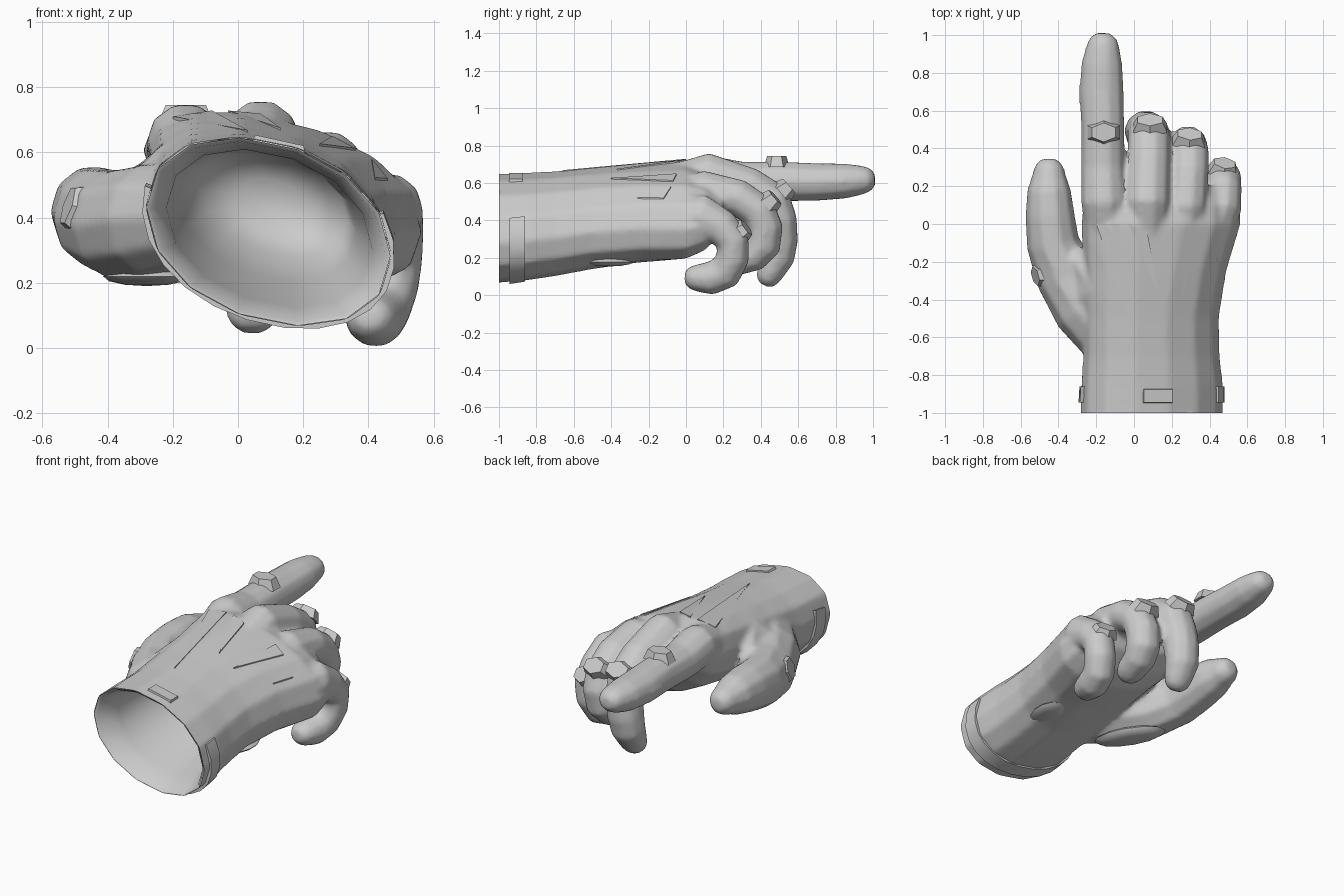
import bpy, bmesh
from math import sin, cos, radians, pi, copysign
from mathutils import Vector, Matrix
from mathutils.bvhtree import BVHTree

if "Cube" in bpy.data.objects:
    bpy.data.objects.remove(bpy.data.objects["Cube"])


def finish(name, bm, angle=40, recalc=True):
    if recalc:
        bmesh.ops.recalc_face_normals(bm, faces=bm.faces[:])
    me = bpy.data.meshes.new(name)
    bm.to_mesh(me)
    bm.free()
    me.shade_smooth()
    me.set_sharp_from_angle(angle=radians(angle))
    ob = bpy.data.objects.new(name, me)
    bpy.context.collection.objects.link(ob)
    return ob


def loft(bm, rings, cap_start=True):
    """Skin closed rings of equal length into bm."""
    vs = [[bm.verts.new(p) for p in r] for r in rings]
    n = len(vs[0])
    for a, b in zip(vs, vs[1:]):
        for i in range(n):
            j = (i + 1) % n
            bm.faces.new((a[i], a[j], b[j], b[i]))
    if cap_start:
        bm.faces.new(vs[0][::-1])
    bm.faces.new(vs[-1])
    return bm


# Palm and wrist: sheared superellipse sections (y, x0, x1, z, half height, shear, power)
def sec_point(sec, a, scale=1.0, y=None):
    sy, x0, x1, zc, h, k, e = sec
    c, s = cos(a), sin(a)
    dx = (x1 - x0) / 2 * copysign(abs(c) ** (2 / e), c) * scale
    dz = h * copysign(abs(s) ** (2 / e), s) * scale
    return Vector(((x0 + x1) / 2 + dx, sy if y is None else y, zc + dz + k * dx))


def section(sec, scale=1.0, y=None, n=14):
    return [sec_point(sec, 2 * pi * i / n, scale, y) for i in range(n)]


S = [(-1, -.285, .472, .357, .28, -.2, 2.1), (-.85, -.28, .472, .367, .277, -.2, 2.1),
     (-.7, -.27, .455, .382, .27, -.2, 2.1), (-.5, -.27, .45, .41, .26, -.2, 2.1),
     (-.25, -.27, .49, .44, .25, -.22, 2.2), (0, -.28, .565, .46, .24, -.25, 2.3),
     (.1, -.27, .56, .47, .2, -.25, 2.3), (.2, -.25, .52, .49, .11, -.25, 2.2)]
body = loft(bmesh.new(), [section(S[0], 1, -1.1)] + [section(s) for s in S])


# Fingers: rings (x, y, z, half width, half thickness) along a bent path, rounded tip
def finger(path, n=10):
    pts = [Vector(p[:3]) for p in path]
    rad = [p[3:] for p in path]
    d = (pts[-1] - pts[-2]).normalized()
    end, (rx, rz) = pts[-1], rad[-1]
    for f, g in ((.6, .83), (.98, .45)):
        pts.append(end + d * rz * f)
        rad.append((rx * g, rz * g))
    rings = []
    for i, p in enumerate(pts):
        t = Vector()
        if i > 0:
            t += (p - pts[i - 1]).normalized()
        if i < len(pts) - 1:
            t += (pts[i + 1] - p).normalized()
        t.normalize()
        side = (Vector((1, 0, 0)) - t * t.x).normalized()
        up = side.cross(t)
        rings.append([p + side * rad[i][0] * cos(2 * pi * j / n)
                      + up * rad[i][1] * sin(2 * pi * j / n) for j in range(n)])
    loft(body, rings)


# index
finger([(-.14, -.15, .57, .1, .1), (-.16, .12, .63, .122, .124), (-.165, .3, .605, .118, .112),
        (-.165, .5, .608, .116, .11), (-.172, .7, .605, .12, .104), (-.17, .85, .61, .11, .097),
        (-.165, .93, .615, .092, .082)])
# middle
finger([(.07, -.15, .58, .1, .1), (.07, .12, .64, .122, .124), (.08, .34, .575, .114, .11),
        (.08, .46, .5, .114, .112), (.075, .495, .4, .112, .102), (.06, .5, .29, .108, .102),
        (.05, .49, .2, .103, .093), (.045, .45, .12, .088, .075)])
# ring
finger([(.27, -.15, .5, .09, .1), (.275, .1, .55, .112, .12), (.29, .28, .52, .108, .102),
        (.29, .385, .45, .108, .102), (.285, .42, .36, .105, .102), (.275, .41, .27, .103, .102),
        (.26, .36, .21, .098, .088), (.25, .27, .18, .088, .078)])
# little
finger([(.42, -.12, .43, .07, .09), (.467, .08, .42, .104, .122), (.475, .19, .36, .097, .102),
        (.475, .25, .29, .095, .092), (.465, .25, .2, .094, .092), (.44, .21, .122, .094, .095),
        (.42, .13, .09, .094, .092), (.41, .07, .092, .085, .078)])
# thumb
finger([(-.13, -.64, .4, .14, .15), (-.25, -.45, .39, .18, .18), (-.36, -.27, .38, .165, .172),
        (-.43, -.1, .4, .142, .157), (-.445, .05, .42, .132, .142), (-.45, .18, .43, .117, .12),
        (-.45, .255, .43, .092, .092)])
# web between thumb and palm
finger([(-.08, -.55, .46, .13, .17), (-.2, -.34, .46, .14, .17), (-.26, -.25, .45, .09, .14)])

# Fuse everything into one skin, soften the creases, cut the wrist open
src = finish("hand_source", body, recalc=False)
rem = src.modifiers.new("fuse", 'REMESH')
rem.mode, rem.voxel_size = 'VOXEL', .016
smo = src.modifiers.new("soften", 'SMOOTH')
smo.factor, smo.iterations = .5, 5
dg = bpy.context.evaluated_depsgraph_get()
fused = bpy.data.meshes.new_from_object(src.evaluated_get(dg))
bm = bmesh.new()
bm.from_mesh(fused)
bmesh.ops.bisect_plane(bm, geom=bm.verts[:] + bm.edges[:] + bm.faces[:],
                       plane_co=(0, -1, 0), plane_no=(0, 1, 0), clear_inner=True)
bpy.data.objects.remove(src)
hand = finish("gloved_hand", bm, 40, recalc=False)

# Hollow wrist lining, from the rim inwards
bm = loft(bmesh.new(), [section(S[0], .99), section(S[0], .95, -.99), section(S[1], .84, -.85),
                        section(S[3], .76, -.5), section(S[4], .6, -.3),
                        section(S[4], .3, -.22)], cap_start=False)
bmesh.ops.reverse_faces(bm, faces=bm.faces[:])
finish("wrist_lining", bm, 50, recalc=False)


# Knuckle guards: tapered hexagonal plates facing along a normal
def pad(name, loc, normal, w, l, h, verts=6, side=(1, 0, 0), spin=0, taper=.72):
    z = Vector(normal).normalized()
    x = Vector(side)
    x = (x - z * x.dot(z)).normalized()
    y = z.cross(x)
    rot = Matrix((x, y, z)).transposed().to_4x4()
    m = (Matrix.Translation(loc) @ rot @ Matrix.Diagonal((w, l, h, 1))
         @ Matrix.Rotation(spin, 4, 'Z'))
    bm = bmesh.new()
    bmesh.ops.create_cone(bm, cap_ends=True, segments=verts, radius1=1, radius2=taper,
                          depth=1, matrix=m)
    finish(name, bm, 20)


for label, loc, nrm, w in (("index", (-.16, .485, .715), (0, 0, 1), .1),
                           ("middle", (.085, .53, .565), (0, .75, .66), .105),
                           ("ring", (.293, .455, .505), (.1, .75, .66), .1),
                           ("little", (.475, .3, .345), (.2, .8, .6), .09)):
    pad(label + "_knuckle_guard", loc, nrm, w, .07, .06)
pad("thumb_knuckle_guard", (-.5, -.27, .43), (-.9, -.25, .3), .09, .075, .05,
    side=(0, 0, 1))

# Raised tendon wedges, laid almost flush on the back of the hand
tree = BVHTree.FromPolygons([v.co for v in hand.data.vertices],
                            [p.vertices[:] for p in hand.data.polygons])


def on_back(x, y, lift):
    hit = tree.ray_cast(Vector((x, y, 2)), Vector((0, 0, -1)))[0]
    return Vector((x, y, hit.z + lift))


for label, a, b, tip in (("index", (-.2, 0), (-.08, 0), (.03, -.66)),
                         ("middle", (-.03, 0), (.07, -.04), (.13, -.37)),
                         ("ring", (.29, -.05), (.36, -.07), (.25, -.4)),
                         ("little", (.41, -.08), (.46, -.12), (.42, -.26))):
    tri = (a, b, tip)
    finish(label + "_tendon", loft(bmesh.new(), [[on_back(*p, -.03) for p in tri],
                                                 [on_back(*p, .007) for p in tri]]), 20)

# Cuff band wrapping underneath from the left tab to the right tab
band = []
for i in range(15):
    a = radians(168 + (385 - 168) * i / 14)
    band.append([sec_point(S[0], a, .97, -.945), sec_point(S[0], a, 1.025, -.945),
                 sec_point(S[1], a, 1.025, -.86), sec_point(S[1], a, .97, -.86)])
finish("cuff_band", loft(bmesh.new(), band))

# Cuff tab on top
pad("cuff_top_tab", on_back(.125, -.91, -.006), (.22, 0, 1), .12, .055, .03,
    verts=4, spin=pi / 4, taper=.9)


# Soft pads on the palm side
def cushion(name, loc, size, yaw):
    bm = bmesh.new()
    m = (Matrix.Translation(loc) @ Matrix.Rotation(yaw, 4, 'Z') @ Matrix.Diagonal((*size, 1)))
    bmesh.ops.create_uvsphere(bm, u_segments=12, v_segments=6, radius=1, matrix=m)
    finish(name, bm, 60)


cushion("thumb_base_pad", (-.28, -.37, .22), (.09, .22, .03), radians(30))
cushion("palm_heel_pad", (.3, -.42, .178), (.09, .14, .025), radians(-10))
